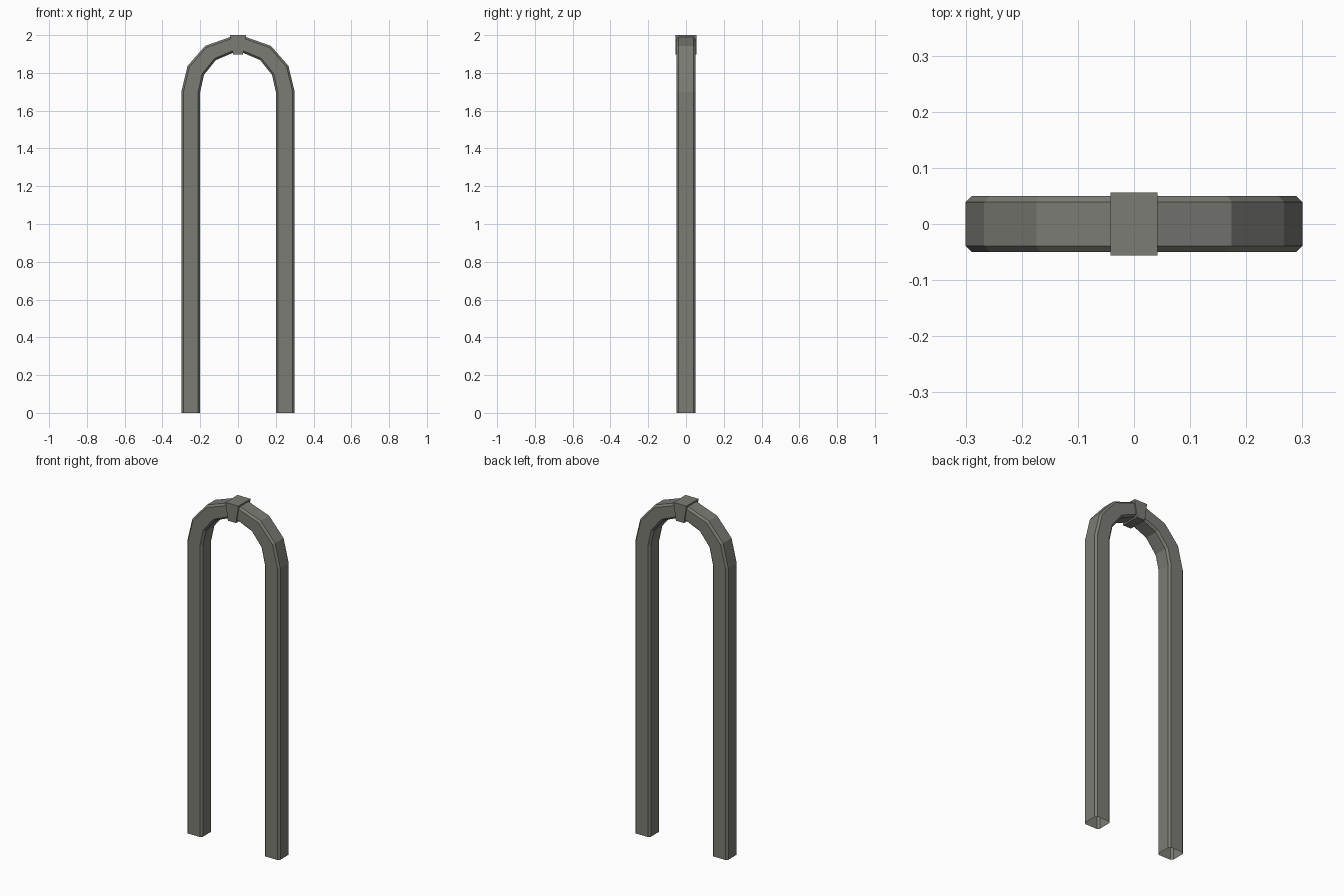
import bpy, bmesh
from mathutils import Vector

if "Cube" in bpy.data.objects:
    bpy.data.objects.remove(bpy.data.objects["Cube"])

stone = bpy.data.materials.new("warm grey stone")
stone.diffuse_color = (0.2, 0.2, 0.178, 1)
stone.use_nodes = True
stone.node_tree.nodes["Principled BSDF"].inputs["Base Color"].default_value = stone.diffuse_color


def make_object(name, bm):
    bmesh.ops.recalc_face_normals(bm, faces=bm.faces[:])
    me = bpy.data.meshes.new(name)
    bm.to_mesh(me)
    bm.free()
    me.materials.append(stone)
    ob = bpy.data.objects.new(name, me)
    bpy.context.collection.objects.link(ob)
    return ob


# Arch: chamfered square section swept through (outer, inner) stations
right = [((0.3, 0), (0.2, 0)),
         ((0.3, 1.7), (0.2, 1.7)),
         ((0.267, 1.837), (0.18, 1.79)),
         ((0.174, 1.943), (0.117, 1.868)),
         ((0.03, 1.994), (0.022, 1.908))]
left = [((-o[0], o[1]), (-i[0], i[1])) for o, i in reversed(right)]
HALF, CH = 0.05, 0.011

bm = bmesh.new()
rings = []
for o, i in right + left:
    o, i = Vector((o[0], 0, o[1])), Vector((i[0], 0, i[1]))
    d = (i - o).normalized() * CH
    ring = []
    for p, y in ((o, HALF - CH), (o + d, HALF), (i - d, HALF), (i, HALF - CH),
                 (i, CH - HALF), (i - d, -HALF), (o + d, -HALF), (o, CH - HALF)):
        ring.append(bm.verts.new(p + Vector((0, y, 0))))
    rings.append(ring)
for a, b in zip(rings, rings[1:]):
    for k in range(8):
        n = (k + 1) % 8
        bm.faces.new((a[k], a[n], b[n], b[k]))
make_object("arch_frame", bm)  # feet stay open underneath

# Keystone: tapered block, wider at the top
bm = bmesh.new()
bmesh.ops.create_cube(bm, size=1)
for v in bm.verts:
    top = v.co.z > 0
    v.co.x *= 0.084 if top else 0.052
    v.co.y *= 0.112
    v.co.z = 2.0 if top else 1.897
make_object("keystone", bm)
